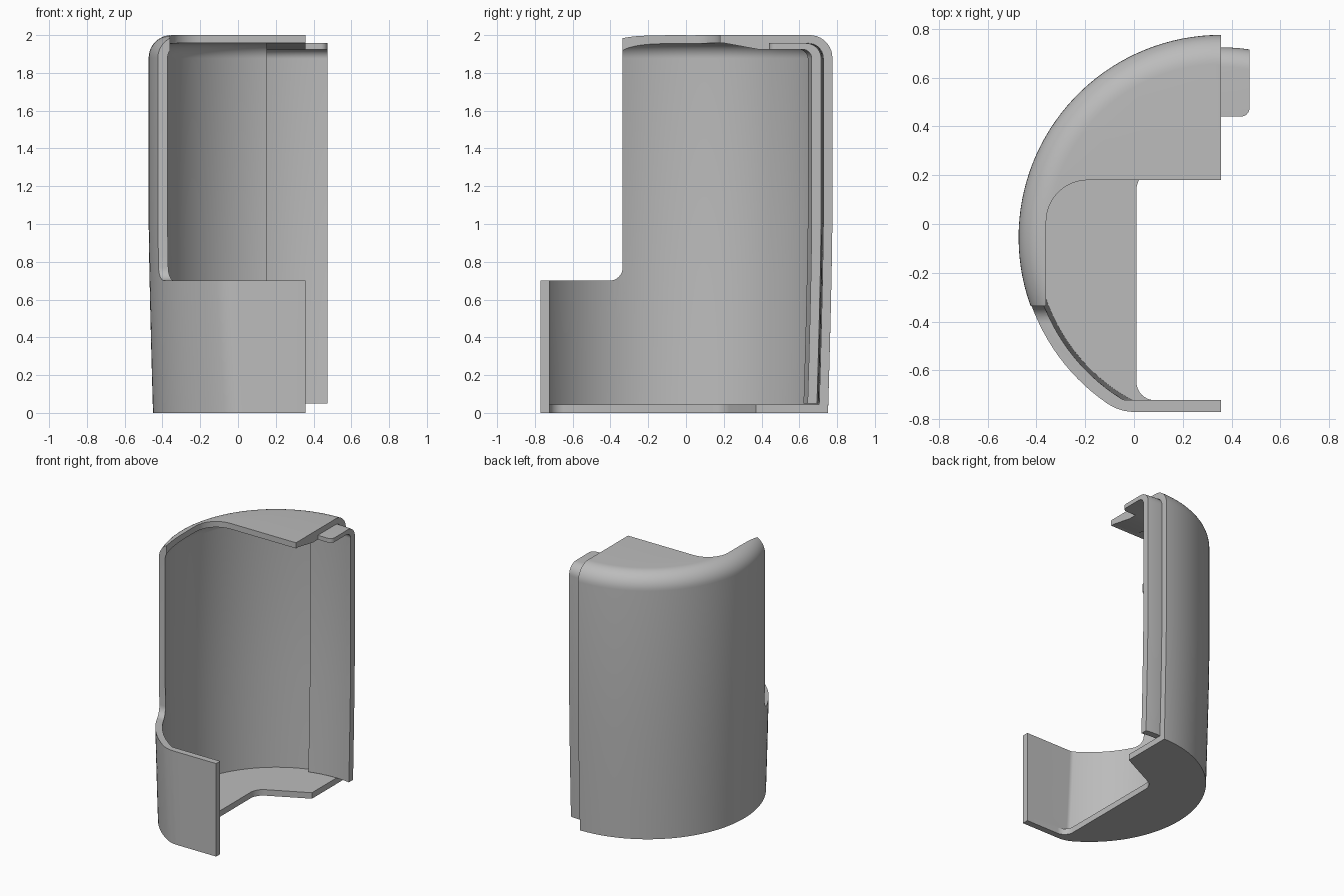
import bpy, bmesh
from math import pi, sin, cos, sqrt, atan2, radians
from mathutils import Vector

cube = bpy.data.objects.get("Cube")
if cube:
    bpy.data.objects.remove(cube)

grey = bpy.data.materials.new("light grey plastic")
grey.use_nodes = True
tint = (0.5, 0.5, 0.5, 1)
grey.diffuse_color = tint
grey.node_tree.nodes["Principled BSDF"].inputs["Base Color"].default_value = tint

CX, CY = 0.357, -0.055   # axis of the round wall
R, FRONT = 0.83, -0.77   # wall radius and flat front
THICK = 0.048


def loft(name, rings):
    """Closed solid through rings of equal point count."""
    bm = bmesh.new()
    rows = [[bm.verts.new(p) for p in ring] for ring in rings]
    n = len(rows[0])
    for a, b in zip(rows, rows[1:]):
        for i in range(n):
            j = (i + 1) % n
            bm.faces.new((a[i], a[j], b[j], b[i]))
    bm.faces.new(rows[0])
    bm.faces.new(rows[-1])
    bmesh.ops.recalc_face_normals(bm, faces=bm.faces)
    mesh = bpy.data.meshes.new(name)
    bm.to_mesh(mesh)
    bm.free()
    mesh.materials.append(grey)
    obj = bpy.data.objects.new(name, mesh)
    bpy.context.collection.objects.link(obj)
    return obj


def rounded(corners, steps=8):
    """Polygon from (a, b, radius) corners."""
    out = []
    for i, (a, b, r) in enumerate(corners):
        p = Vector((a, b))
        if not r:
            out.append(p)
            continue
        u = (Vector(corners[i - 1][:2]) - p).normalized()
        v = (Vector(corners[(i + 1) % len(corners)][:2]) - p).normalized()
        for k in range(steps + 1):
            t = k / steps
            w = 0.414 * 2 ** 0.5 * 0.5 + 0.707  # near-circular weight
            m = w * 2 * t * (1 - t) * 0.707
            s0, s1 = (1 - t) ** 2, t * t
            out.append(p + (u * s0 + v * s1) * r / (s0 + s1 + m))
    return out


def prism(name, corners, low, high, axis):
    pts = rounded(corners)
    place = (lambda p, h: (h, p.x, p.y)) if axis == "x" else (lambda p, h: (p.x, p.y, h))
    return loft(name, [[place(p, h) for p in pts] for h in (low, high)])


def outline(radius, front, fillet, z):
    """Round wall meeting a flat front through a fillet."""
    fy = front + fillet
    fx = CX - sqrt((radius - fillet) ** 2 - (fy - CY) ** 2)
    end = atan2(fy - CY, fx - CX) + 2 * pi
    start = radians(60)
    pts = []
    for i in range(65):
        a = start + (end - start) * i / 64
        pts.append((CX + radius * cos(a), CY + radius * sin(a), z))
    for i in range(1, 9):
        a = end + (1.5 * pi - end) * i / 8
        pts.append((fx + fillet * cos(a), fy + fillet * sin(a), z))
    pts.append((CX + radius / 2, front, z))
    return pts


def body(name, inset, fillet, low, top, bend):
    """Drafted solid with a rounded top edge."""
    rings = []
    def add(z, extra=0):
        draft = 0.023 * max(0, 1 - z) ** 1.3
        rings.append(outline(R - inset - draft - extra, FRONT + inset + extra, fillet, z))
    for z in (low, 0.25, 0.5, 0.75, 1.0):
        add(z)
    for i in range(11):
        a = pi / 2 * i / 10
        add(top - bend + bend * sin(a), bend * (1 - cos(a)))
    return loft(name, rings)


def combine(obj, tool, operation):
    mod = obj.modifiers.new("cut", "BOOLEAN")
    mod.object, mod.operation, mod.solver = tool, operation, "EXACT"
    bpy.context.view_layer.objects.active = obj
    bpy.ops.object.modifier_apply(modifier=mod.name)
    bpy.data.objects.remove(tool)


# Main half shell
shell = body("housing_shell", 0, 0.2, 0, 2, 0.12)
combine(shell, body("cavity", THICK, 0.05, 0.045, 1.957, 0.08), "DIFFERENCE")
combine(shell, prism("split", [(CX, -1, 0), (2, -1, 0), (2, 1, 0), (CX, 1, 0)], -1, 3, "z"), "DIFFERENCE")

# Front opening above the low front wall
combine(shell, prism("front_opening", [(-2, 0.7, 0), (-0.335, 0.7, 0.07),
                                       (-0.335, 3, 0), (-2, 3, 0)], -2, 2, "x"), "DIFFERENCE")

# Notch in the top cap
combine(shell, prism("top_notch", [(-0.36, -2, 0), (2, -2, 0), (2, 0.18, 0),
                                   (-0.36, 0.18, 0.17)], 1.8, 3, "z"), "DIFFERENCE")

# Opening in the floor
combine(shell, prism("floor_opening", [(0.01, -0.722, 0.075), (2, -0.722, 0), (2, 1.18, 0),
                                       (CX, 0.37, 0), (0.01, 0.2, 0.06)], -1, 0.06, "z"), "DIFFERENCE")

# Inner lip that projects past the split
lip = body("joining_lip", THICK + 0.003, 0.05, 0.05, 1.957, 0.08)
combine(lip, body("lip_cavity", 0.1, 0.05, -0.1, 1.925, 0.05), "DIFFERENCE")
combine(lip, prism("lip_bounds", [(0.15, 0.44, 0), (0.473, 0.44, 0.035),
                                  (0.473, 1, 0), (0.15, 1, 0)], 0.05, 3, "z"), "INTERSECT")

# Sloped rib under the cap
rib = prism("cap_rib", [(0.2, 1.958, 0), (0.38, 1.925, 0), (0.441, 1.925, 0),
                        (0.441, 1.958, 0)], 0.15, CX, "x")

bpy.ops.object.select_all(action="DESELECT")
for part in (shell, lip, rib):
    part.select_set(True)
bpy.context.view_layer.objects.active = shell
bpy.ops.object.shade_smooth_by_angle(angle=radians(30))
